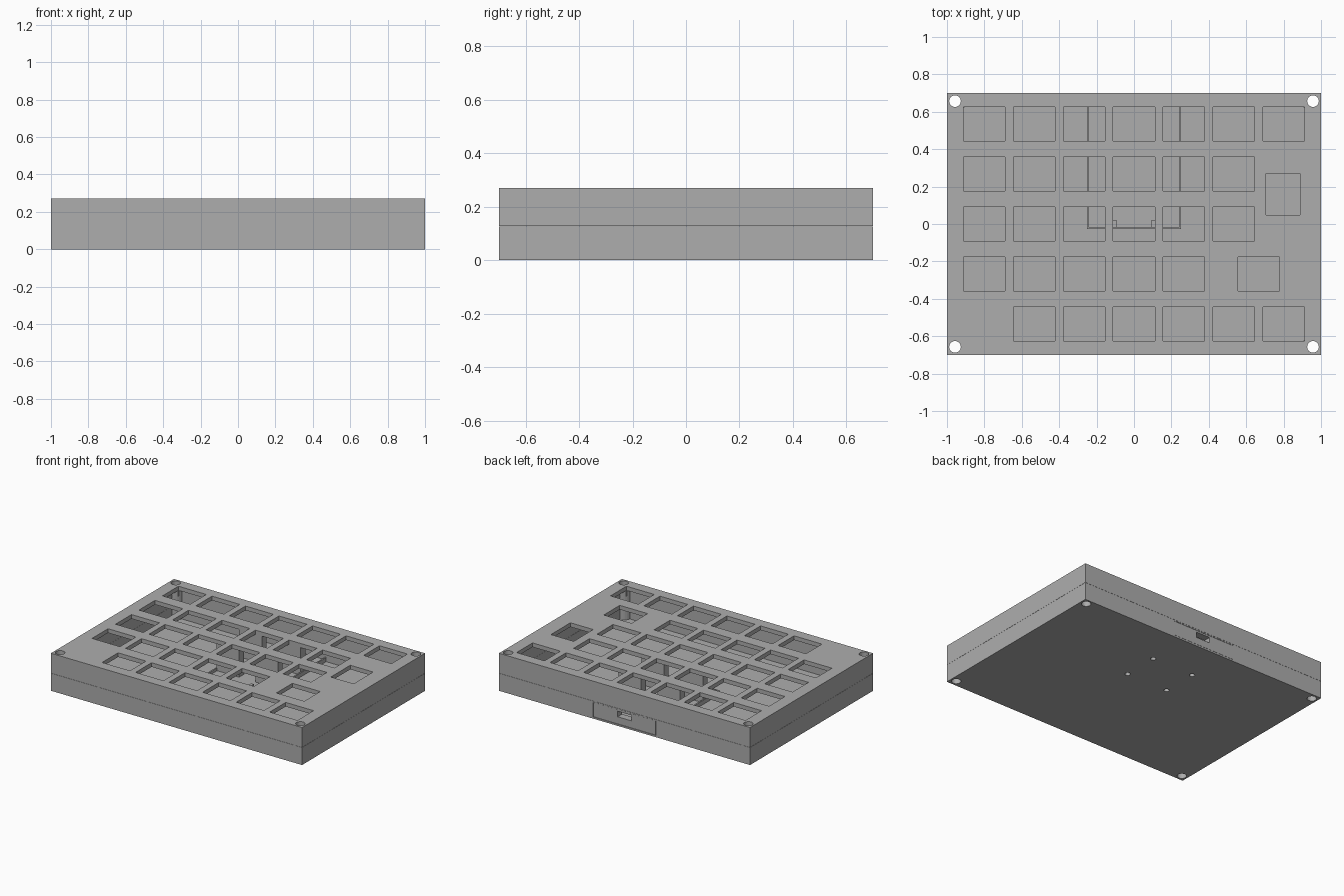
import bpy, bmesh
from mathutils import Matrix, Vector

if "Cube" in bpy.data.objects:
    bpy.data.objects.remove(bpy.data.objects["Cube"])

grey = bpy.data.materials.new("plain grey")
grey.use_nodes = True
grey.diffuse_color = (0.42, 0.42, 0.42, 1)
grey.node_tree.nodes["Principled BSDF"].inputs["Base Color"].default_value = grey.diffuse_color

HEIGHT, SEAM, SKIN = 0.27, 0.126, 0.03
PITCH, KEY_W, KEY_D = 0.267, 0.222, 0.182
SIGNS = (-1, 1)


def solid(name, boxes=(), rods=()):
    """Boxes are (x0, x1, y0, y1, z0, z1); rods are (x, y, radius, z0, z1)."""
    bm = bmesh.new()
    for x0, x1, y0, y1, z0, z1 in boxes:
        centre = Vector((x0 + x1, y0 + y1, z0 + z1)) / 2
        size = Matrix.Diagonal((x1 - x0, y1 - y0, z1 - z0, 1))
        bmesh.ops.create_cube(bm, size=1, matrix=Matrix.Translation(centre) @ size)
    for x, y, r, z0, z1 in rods:
        bmesh.ops.create_cone(bm, cap_ends=True, segments=32, radius1=r, radius2=r,
                              depth=z1 - z0, matrix=Matrix.Translation((x, y, (z0 + z1) / 2)))
    mesh = bpy.data.meshes.new(name)
    bm.to_mesh(mesh)
    bm.free()
    mesh.materials.append(grey)
    ob = bpy.data.objects.new(name, mesh)
    bpy.context.collection.objects.link(ob)
    return ob


def combine(ob, tool, operation="DIFFERENCE"):
    mod = ob.modifiers.new("cut", "BOOLEAN")
    mod.operation, mod.solver, mod.object = operation, "EXACT", tool
    bpy.context.view_layer.objects.active = ob
    bpy.ops.object.modifier_apply(modifier=mod.name)
    bpy.data.objects.remove(tool)


def corners(radius):
    return [(sx * 0.957, sy * 0.657, radius, -0.1, 0.4) for sx in SIGNS for sy in SIGNS]


def shell(name, z0, z1, cavity0, cavity1):
    """Hollow half of the case with screw bosses left standing in the corners."""
    ob = solid(name, [(-1, 1, -0.7, 0.7, z0, z1)])
    cavity = solid("cavity", [(-0.945, 0.945, -0.645, 0.645, cavity0, cavity1)])
    combine(cavity, solid("bosses", rods=corners(0.06)))
    combine(ob, cavity)
    combine(ob, solid("corner_holes", rods=corners(0.031)))
    return ob


# Key layout: (x, y, width, depth)
rows = [(2, range(7)), (1, range(6)), (0, range(6)), (-1, range(5)), (-2, range(1, 7))]
keys = [((c - 3) * PITCH, r * PITCH, KEY_W, KEY_D) for r, cols in rows for c in cols]
keys += [(2.5 * PITCH, -PITCH, KEY_W, KEY_D), (0.797, 0.158, KEY_D, KEY_W)]

# Upper case with key openings
top = shell("upper_case", SEAM + 0.001, HEIGHT, 0, HEIGHT - SKIN)
combine(top, solid("key_openings", [(x - w / 2, x + w / 2, y - d / 2, y + d / 2, 0.2, 0.4)
                                    for x, y, w, d in keys]))

# Lower case with a rear slot and blind screw holes
posts = [(sx * 0.155, y) for sx in SIGNS for y in (0.132, 0.39)]
screws = [(sx * 0.165, y, 0.018, -0.1, 0.1) for sx in SIGNS for y in (0.132, 0.39)]
bottom = shell("lower_case", 0, SEAM, SKIN, 0.3)
combine(bottom, solid("rear_slot", [(-0.25, 0.25, 0.6, 0.8, 0.012, 0.118)]))
combine(bottom, solid("screw_holes", rods=screws))

# Support posts between the key rows, hanging from the top and rising from the floor
for name, z0, z1 in (("upper_posts", SEAM + 0.001, HEIGHT - SKIN), ("lower_posts", SKIN, SEAM)):
    ob = solid(name, [(x - 0.09, x + 0.09, y - 0.027, y + 0.027, z0, z1) for x, y in posts])
    if z0 == SKIN:
        combine(ob, solid("post_holes", rods=screws))

# Controller tray: rear panel with port opening, floor, side rails and front clips
panel = solid("rear_panel", [(-0.248, 0.248, 0.648, 0.699, 0.014, 0.117)])
combine(panel, solid("port", [(-0.055, 0.055, 0.6, 0.8, 0.065, 0.105)]))
tray = [(-0.24, 0.24, -0.02, 0.648, SKIN, 0.04), (-0.24, 0.24, -0.026, -0.018, SKIN, 0.06)]
for s in SIGNS:
    a, b = sorted((s * 0.24, s * 0.25))
    tray.append((a, b, -0.026, 0.648, SKIN, 0.06))
    a, b = sorted((s * 0.09, s * 0.112))
    tray.append((a, b, -0.018, 0.02, 0.04, 0.07))
solid("controller_tray", tray)
